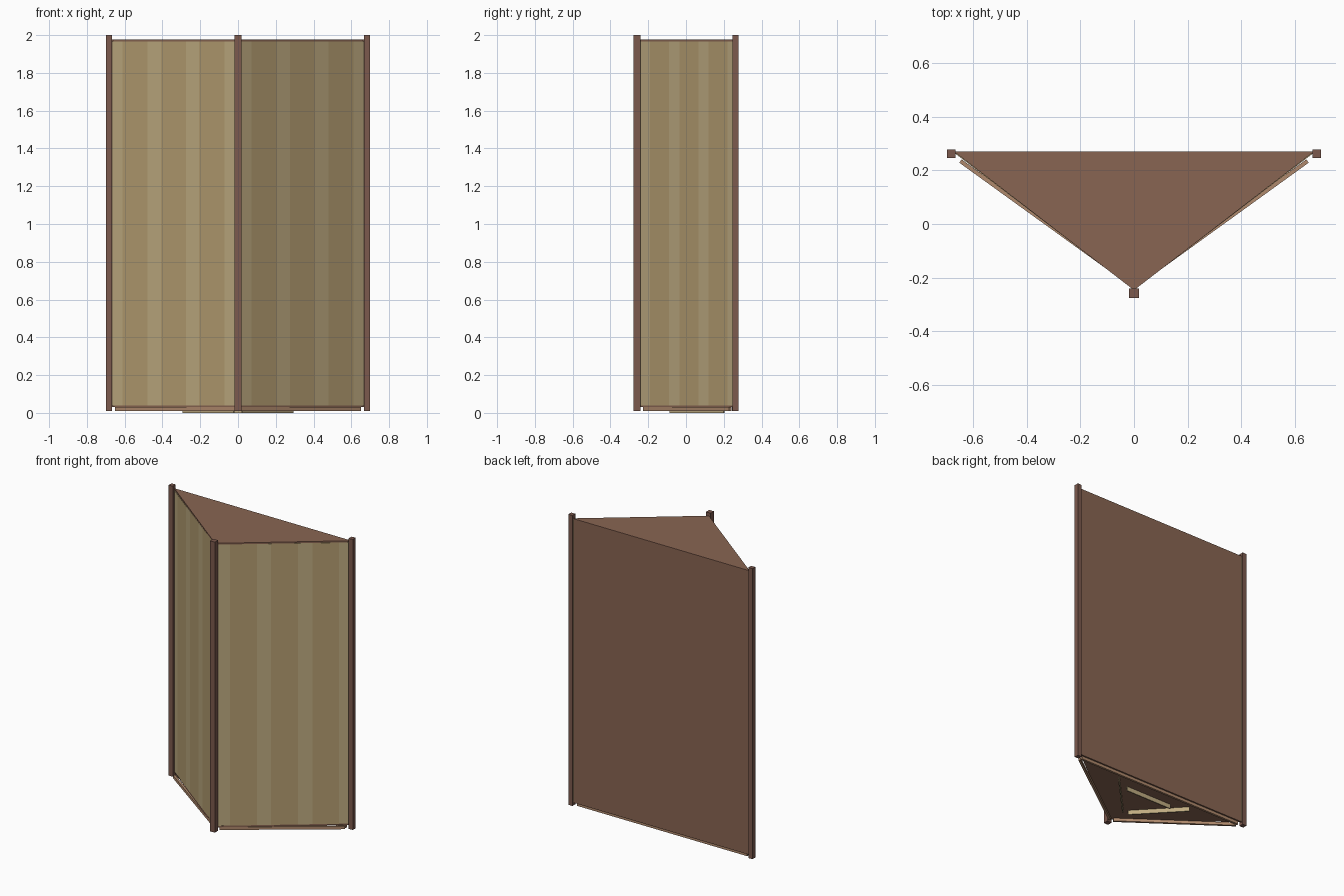
import bpy, bmesh
from mathutils import Vector

if "Cube" in bpy.data.objects:
    bpy.data.objects.remove(bpy.data.objects["Cube"])


def material(name, rgb):
    m = bpy.data.materials.new(name)
    m.diffuse_color = (*rgb, 1)
    m.use_nodes = True
    m.node_tree.nodes["Principled BSDF"].inputs["Base Color"].default_value = m.diffuse_color
    return m


BROWN = material("brown_wood", (0.25, 0.13, 0.085))
DARK = material("post_wood", (0.20, 0.10, 0.075))
TAN = material("tan_plank", (0.46, 0.34, 0.165))
PALE = material("pale_plank", (0.52, 0.41, 0.22))
SKIRT = material("skirting_wood", (0.43, 0.25, 0.15))


def prism(name, pts, z0, z1, mat):
    """Extrude a plan outline from z0 to z1."""
    bm = bmesh.new()
    face = bm.faces.new([bm.verts.new((x, y, z0)) for x, y in pts])
    ext = bmesh.ops.extrude_face_region(bm, geom=[face])
    verts = [g for g in ext["geom"] if isinstance(g, bmesh.types.BMVert)]
    bmesh.ops.translate(bm, verts=verts, vec=(0, 0, z1 - z0))
    bmesh.ops.recalc_face_normals(bm, faces=bm.faces[:])
    me = bpy.data.meshes.new(name)
    bm.to_mesh(me)
    bm.free()
    me.materials.append(mat)
    ob = bpy.data.objects.new(name, me)
    bpy.context.collection.objects.link(ob)
    return ob


def strip(name, a, b, thick, z0, z1, mat):
    """Upright board between two plan points."""
    a, b = Vector(a), Vector(b)
    d = (b - a).normalized()
    n = Vector((-d.y, d.x)) * thick / 2
    return prism(name, [a - n, b - n, b + n, a + n], z0, z1, mat)


def post(name, x, y, h):
    prism(name, [(x - h, y - h), (x + h, y - h), (x + h, y + h), (x - h, y + h)],
          0.01, 2.0, DARK)


# corner posts
post("left_post", -0.682, 0.262, 0.0155)
post("right_post", 0.682, 0.262, 0.0155)
post("front_post", 0, -0.259, 0.018)

# top and floor slabs
tri = [(-0.672, 0.27), (0.672, 0.27), (0, -0.247)]
prism("top_panel", tri, 1.966, 1.976, BROWN)
prism("floor_panel", tri, 0.03, 0.04, BROWN)

# back panel
strip("back_panel", (-0.67, 0.266), (0.67, 0.266), 0.008, 0.03, 1.976, BROWN)

# planked front faces, alternating pale and tan
stops = [0.005, 0.07, 0.203, 0.274, 0.406, 0.477, 0.61, 0.668]
for s, side in ((-1, "left"), (1, "right")):
    def on_edge(x):
        return (s * x, -0.241 + x * 0.762)
    for i, (x0, x1) in enumerate(zip(stops, stops[1:])):
        strip(f"{side}_plank_{i + 1}", on_edge(x0), on_edge(x1), 0.008,
              0.04, 1.966, TAN if i % 2 else PALE)
    # skirting boards, splayed slightly outward at the back
    strip(f"{side}_skirting", (s * 0.648, 0.235), (s * 0.015, -0.222), 0.015,
          0.01, 0.03, SKIRT)
    # underside runners
    strip(f"{side}_runner", (s * 0.292, 0.2), (s * 0.022, -0.085), 0.008,
          0.0, 0.03, PALE)

strip("back_skirting", (-0.645, 0.252), (0.645, 0.252), 0.015, 0.01, 0.03, SKIRT)
strip("back_runner", (-0.18, 0.144), (0.18, 0.144), 0.008, 0.0, 0.03, PALE)
